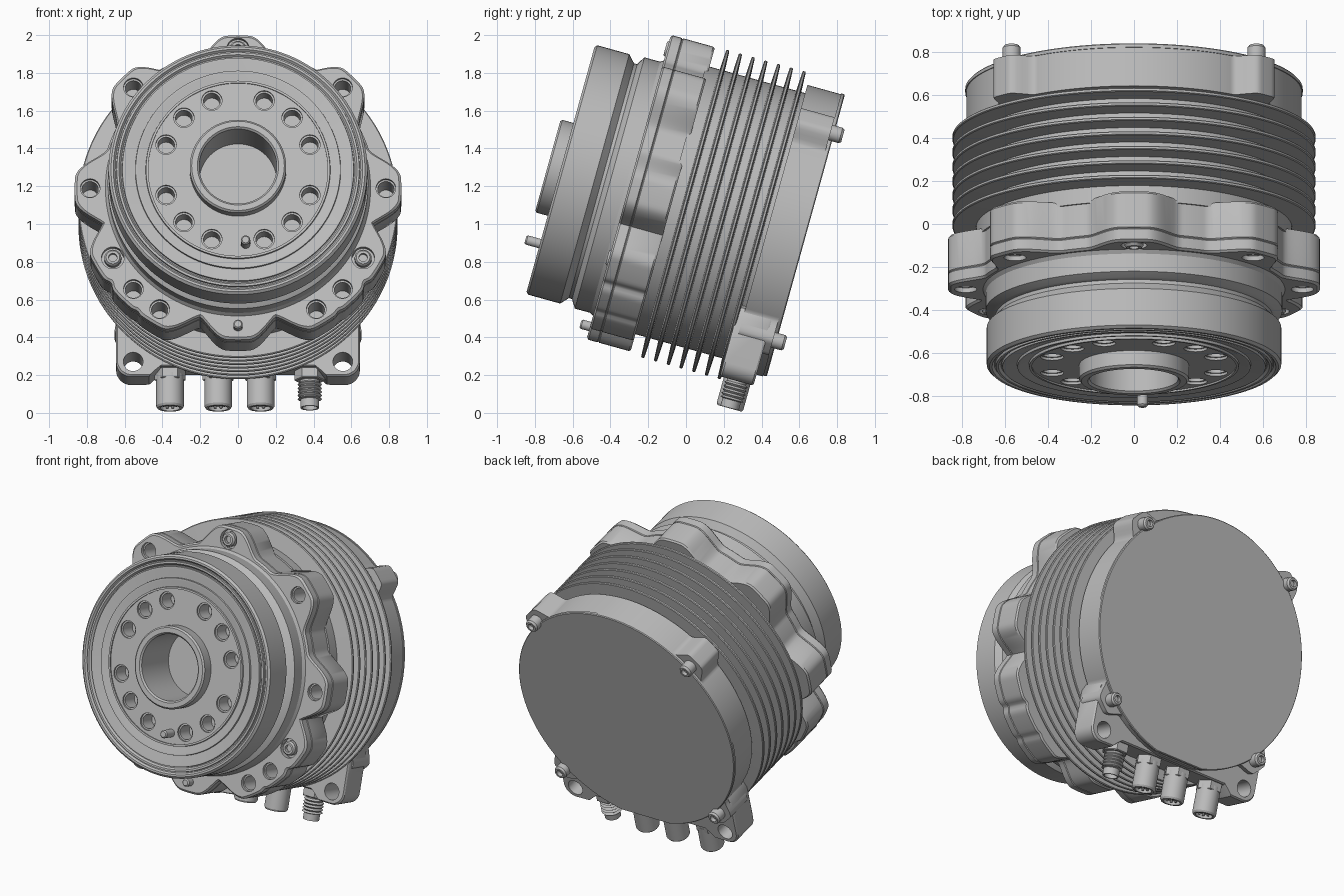
import bpy, bmesh
from math import sin, cos, pi, radians, hypot, atan2, degrees
from mathutils import Matrix, Vector

if "Cube" in bpy.data.objects:
    bpy.data.objects.remove(bpy.data.objects["Cube"])

grey = bpy.data.materials.new("machined grey")
grey.use_nodes = True
grey.diffuse_color = (0.5, 0.5, 0.5, 1)
grey.node_tree.nodes["Principled BSDF"].inputs["Base Color"].default_value = (0.5, 0.5, 0.5, 1)

# The unit is built along local Y (front is -Y), then leaned back as a whole
LEAN = Matrix.Translation((0, 0.285, 1.026)) @ Matrix.Rotation(radians(-15.5), 4, 'X')


def polar(r, deg):
    return r * cos(radians(deg)), r * sin(radians(deg))


def finish(name, bm):
    bmesh.ops.recalc_face_normals(bm, faces=bm.faces)
    mesh = bpy.data.meshes.new(name)
    bm.to_mesh(mesh)
    bm.free()
    mesh.materials.append(grey)
    ob = bpy.data.objects.new(name, mesh)
    bpy.context.scene.collection.objects.link(ob)
    ob.matrix_world = LEAN
    return ob


def loft(bm, rings):
    """Skin closed rings of points and cap both ends."""
    loops = [[bm.verts.new(p) for p in ring] for ring in rings]
    n = len(loops[0])
    for a, b in zip(loops, loops[1:]):
        for i in range(n):
            bm.faces.new((a[i], a[(i + 1) % n], b[(i + 1) % n], b[i]))
    bm.faces.new(loops[0])
    bm.faces.new(loops[-1])


def turned(bm, profile, x=0, z=0, n=32, down=False):
    """Lathe (position, radius) pairs along Y, or along -Z when down."""
    rings = []
    for a, r in profile:
        circle = [polar(r, 360 * i / n) for i in range(n)]
        rings.append([(x + u, z + v, -a) if down else (x + u, a, z + v) for u, v in circle])
    loft(bm, rings)


def turned_part(name, profile, **kw):
    bm = bmesh.new()
    turned(bm, profile, **kw)
    return finish(name, bm)


def slab(name, outline, levels):
    """Extrude an x-z outline through (y, scale) levels."""
    bm = bmesh.new()
    loft(bm, [[(x * s, y, z * s) for x, z in outline] for y, s in levels])
    return finish(name, bm)


def lobed(base, lobes, flat, width, floor=-2, n=360):
    """Round outline with smooth lobes given as {angle: peak radius}."""
    pts = []
    for i in range(n):
        ang = 360 * i / n
        r = base
        for centre, peak in lobes.items():
            d = abs((ang - centre + 180) % 360 - 180)
            t = min(1, max(0, (width - d) / (width - flat)))
            r = max(r, base + (peak - base) * t * t * (3 - 2 * t))
        x, z = polar(r, ang)
        pts.append((x, max(z, floor)))
    return pts


def cut(ob, bm):
    """Subtract the cutter mesh and keep the result as plain geometry."""
    cutter = finish("cutter", bm)
    cutter.hide_render = True
    mod = ob.modifiers.new("cut", 'BOOLEAN')
    mod.operation, mod.solver, mod.object = 'DIFFERENCE', 'EXACT', cutter
    bpy.context.view_layer.update()
    done = ob.evaluated_get(bpy.context.evaluated_depsgraph_get())
    mesh = bpy.data.meshes.new_from_object(done)
    ob.modifiers.clear()
    ob.data = mesh
    bpy.data.objects.remove(cutter)


def screw(name, x, z, front, back, r):
    """Pan head with a socket recess; front is the exposed end."""
    d = 0.012 if back > front else -0.012
    turned_part(name, [(back, r), (front + d, r), (front, r * 0.8), (front, r * 0.5),
                       (front + 2 * d, r * 0.5)], x=x, z=z, n=24)


# Output drum with hub, blind bore and face grooves
face = -0.985
profile = [(-0.75, 0.205), (-1.045, 0.205), (-1.055, 0.215), (-1.055, 0.245),
           (-1.045, 0.255), (face + 0.008, 0.255), (face + 0.008, 0.475)]
for r in (0.475, 0.53, 0.6, 0.63, 0.66):
    profile += [(face, r), (face, r + 0.012), (face + 0.012, r + 0.014), (face + 0.012, r + 0.02)]
profile = profile[:-2] + [(face + 0.012, 0.685), (-0.797, 0.685), (-0.76, 0.645), (-0.742, 0.645)]
drum = turned_part("output_drum", profile, n=128)
bm = bmesh.new()
for sign in (0, 180):
    for deg in (-70, -45, -20, 20, 45, 70):
        x, z = polar(0.405, deg + sign)
        turned(bm, [(face - 0.1, 0.054), (face + 0.02, 0.054), (face + 0.02, 0.044),
                    (face + 0.12, 0.044)], x=x, z=z)
cut(drum, bm)

# Neck between drum and flange
turned_part("neck", [(-0.745, 0.64), (-0.735, 0.66), (-0.715, 0.69), (-0.63, 0.69),
                     (-0.6, 0.71), (-0.55, 0.71)], n=128)

# Scalloped mounting flange: front plate and rear body
peaks = {d: 0.865 for d in (0, 45, 135, 180, 210, 225, 238, 302, 315, 330)}
peaks.update({90: 0.842, 270: 0.83})
outline = lobed(0.725, peaks, 4, 18)
hole_angles = (0, 45, 135, 180, 225, 238, 302, 315)
screw_angles = (90, 210, 330)
for name, levels in (("flange_plate", [(-0.612, 0.985), (-0.602, 1), (-0.553, 1), (-0.548, 0.993)]),
                     ("flange_body", [(-0.548, 0.993), (-0.543, 1), (-0.38, 1), (-0.37, 0.99)])):
    flange = slab(name, outline, levels)
    bm = bmesh.new()
    for d in hole_angles:
        x, z = polar(0.783, d)
        turned(bm, [(-0.7, 0.052), (-0.59, 0.052), (-0.59, 0.043), (-0.42, 0.043)], x=x, z=z)
    if name == "flange_plate":
        for d in screw_angles:
            x, z = polar(0.765, d)
            turned(bm, [(-0.7, 0.06), (-0.58, 0.06)], x=x, z=z)
    cut(flange, bm)
for i, d in enumerate(screw_angles):
    x, z = polar(0.765, d)
    screw(f"flange_screw_{i + 1}", x, z, -0.622, -0.57, 0.045)

# Locating pins
for name, x, z, tip, end in (("drum_pin", 0.04, -0.408, -1.065, -0.95),
                             ("flange_pin", 0, -0.76, -0.665, -0.58)):
    turned_part(name, [(tip, 0.018), (tip + 0.008, 0.025), (end, 0.025)], x=x, z=z, n=20)

# Finned housing
profile = [(-0.39, 0.735)]
for i in range(7):
    a = -0.3 + 0.07 * i
    profile += [(a - 0.014, 0.735), (a - 0.009, 0.84), (a - 0.005, 0.845),
                (a + 0.005, 0.845), (a + 0.009, 0.84), (a + 0.014, 0.735)]
turned_part("finned_housing", profile + [(0.2, 0.735)], n=144)

# Rear ring with four screw bosses, flat underneath, and the end cover
corners = (45, 135, 225, 315)
slab("rear_ring", lobed(0.78, {d: 0.872 for d in corners}, 3, 9, -0.77),
     [(0.155, 1), (0.34, 1)])
slab("end_cover", lobed(0.785, {}, 1, 2, -0.765), [(0.34, 1), (0.355, 1), (0.36, 0.994)])
for i, d in enumerate(corners):
    x, z = polar(0.805, d)
    screw(f"cover_screw_{i + 1}", x, z, 0.408, 0.33, 0.042)

# Mounting foot with rounded lower corners and two bolt holes
half = [(0.41, -0.775), (0.44, -0.8), (0.47, -0.828)]
for i in range(9):
    x, z = polar(0.08, -90 + 90 * i / 8)
    half.append((0.565 + x, -0.75 + z))
half += [(0.645, -0.5), (0.62, -0.45), (0.55, -0.42)]
foot = slab("mounting_foot", half + [(-x, z) for x, z in reversed(half)],
            [(0.12, 0.99), (0.13, 1), (0.295, 1), (0.305, 0.99)])
bm = bmesh.new()
for x in (-0.555, 0.555):
    turned(bm, [(0, 0.052), (0.5, 0.052)], x=x, z=-0.75)
cut(foot, bm)

# Cable connectors under the foot: three sockets and one threaded plug
for i, x in enumerate((-0.36, -0.105, 0.12)):
    turned_part(f"connector_nut_{i + 1}", [(0.74, 0.082), (0.825, 0.082), (0.83, 0.076)],
                x=x, z=0.215, n=6, down=True)
    turned_part(f"connector_socket_{i + 1}",
                [(0.8, 0.073), (0.968, 0.073), (0.98, 0.066), (0.98, 0.052), (0.955, 0.052)],
                x=x, z=0.215, n=40, down=True)
    bm = bmesh.new()
    for k in range(6):
        u, v = polar(0.03, 60 * k)
        turned(bm, [(0.95, 0.007), (0.972, 0.007)], x=x + u, z=0.215 + v, n=8, down=True)
    finish(f"connector_contacts_{i + 1}", bm)
turned_part("plug_nut", [(0.74, 0.082), (0.825, 0.082), (0.83, 0.076)],
            x=0.38, z=0.215, n=6, down=True)
profile = [(0.8, 0.055)]
for k in range(5):
    a = 0.84 + 0.02 * k
    profile += [(a, 0.052), (a + 0.01, 0.064)]
turned_part("threaded_plug", profile + [(0.935, 0.05), (0.978, 0.05), (0.978, 0.04), (0.95, 0.04)],
            x=0.38, z=0.215, n=40, down=True)

# Smooth curved surfaces, keep machined edges crisp
bpy.ops.object.select_all(action='DESELECT')
for ob in bpy.context.scene.objects:
    if ob.type == 'MESH':
        ob.select_set(True)
        bpy.context.view_layer.objects.active = ob
bpy.ops.object.shade_smooth_by_angle(angle=radians(30))
